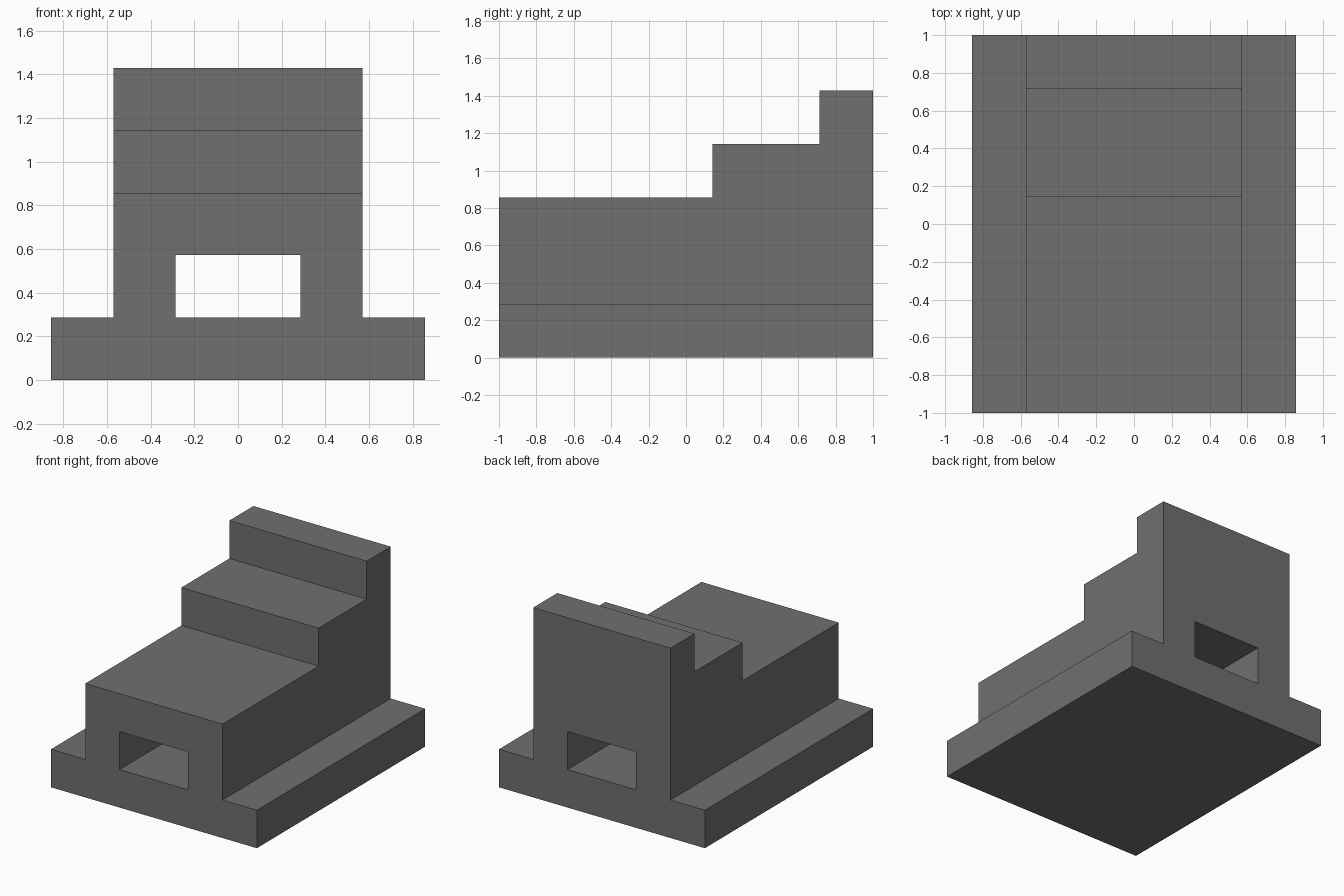
import bpy
import bmesh
from mathutils import Vector

cube = bpy.data.objects.get("Cube")
if cube:
    bpy.data.objects.remove(cube, do_unlink=True)

U = 2 / 7  # one grid module: the block is 6 wide, 7 deep, 5 high

grey = bpy.data.materials.new("dark grey")
grey.use_nodes = True
color = (0.16, 0.16, 0.16, 1)
grey.diffuse_color = color
bsdf = grey.node_tree.nodes["Principled BSDF"]
bsdf.inputs["Base Color"].default_value = color


def prism(name, points, sweep):
    """Solid made by sweeping a closed outline, given in modules."""
    bm = bmesh.new()
    face = bm.faces.new([bm.verts.new(Vector(p) * U) for p in points])
    swept = bmesh.ops.extrude_face_region(bm, geom=[face])["geom"]
    verts = [g for g in swept if isinstance(g, bmesh.types.BMVert)]
    bmesh.ops.translate(bm, verts=verts, vec=Vector(sweep) * U)
    bmesh.ops.recalc_face_normals(bm, faces=bm.faces)
    mesh = bpy.data.meshes.new(name)
    bm.to_mesh(mesh)
    bm.free()
    mesh.materials.append(grey)
    obj = bpy.data.objects.new(name, mesh)
    bpy.context.collection.objects.link(obj)
    return obj


def carve(target, cutter):
    """Subtract the cutter from the target, then discard it."""
    cutter.hide_render = True
    mod = target.modifiers.new(cutter.name, "BOOLEAN")
    mod.operation = "DIFFERENCE"
    mod.solver = "EXACT"
    mod.object = cutter
    bpy.context.view_layer.objects.active = target
    bpy.ops.object.modifier_apply(modifier=mod.name)
    bpy.data.objects.remove(cutter, do_unlink=True)


# Wide base with a narrower upright body: front outline swept to the back
half = [(3, 0), (3, 1), (2, 1), (2, 5)]
outline = half + [(-x, z) for x, z in reversed(half)]
block = prism("stepped_block", [(x, -3.5, z) for x, z in outline], (0, 7, 0))

# Two steps rising towards the back
steps = [(-4, 3), (0.5, 3), (0.5, 4), (2.5, 4), (2.5, 6), (-4, 6)]
carve(block, prism("step_cutter", [(-4, y, z) for y, z in steps], (8, 0, 0)))

# Rectangular tunnel from front to back
tunnel = [(-1, 1), (1, 1), (1, 2), (-1, 2)]
carve(block, prism("tunnel_cutter", [(x, -4, z) for x, z in tunnel], (0, 8, 0)))
